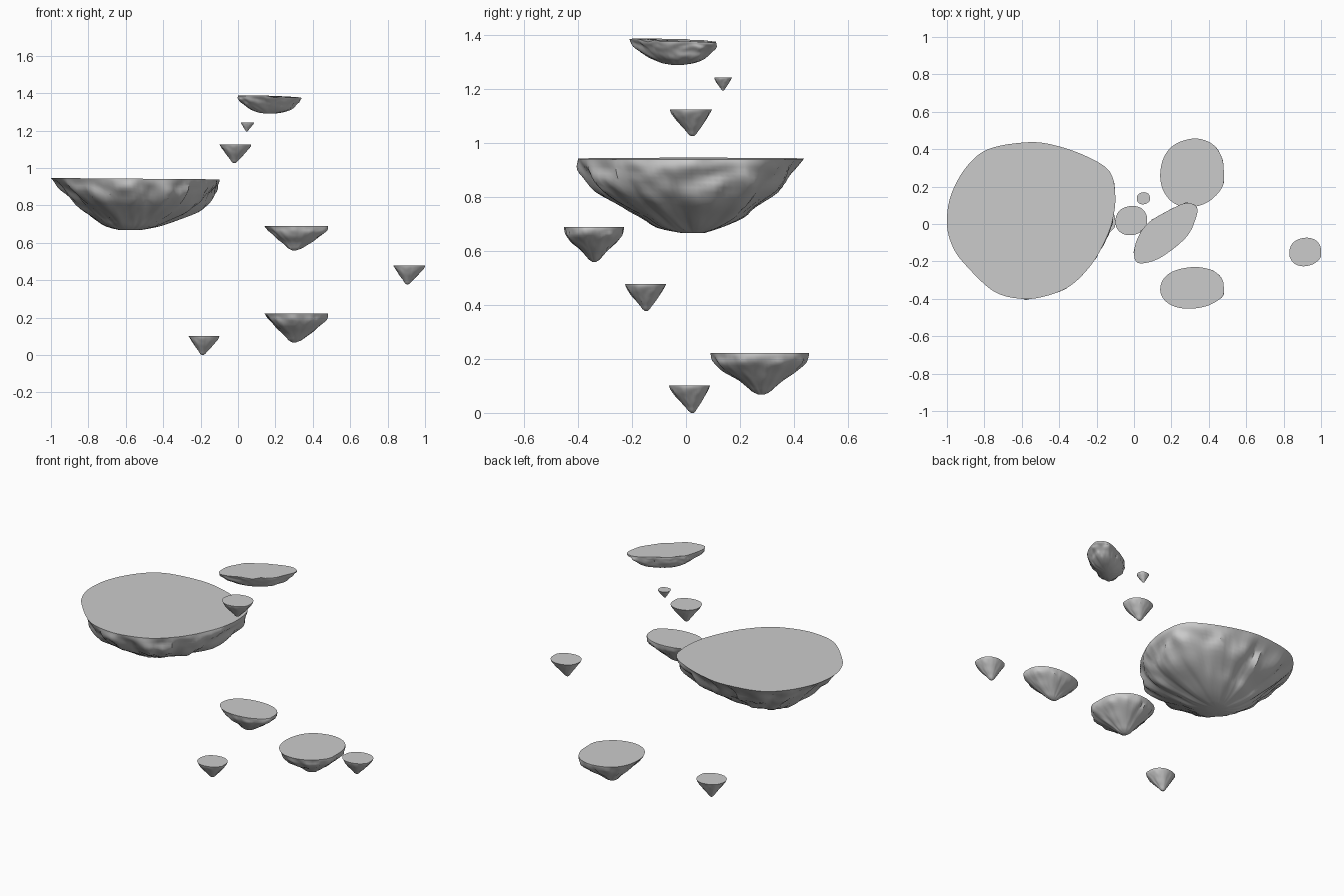
import bpy, math
from mathutils import Vector, noise

if "Cube" in bpy.data.objects:
    bpy.data.objects.remove(bpy.data.objects["Cube"])

DEPTHS = [0, .1, .25, .45, .65, .8, .93, 1]

# Top outlines (x, y), relative to a 0..1 box for the reusable shape
BIG = [(-1, 0), (-.98, .15), (-.9, .3), (-.78, .4), (-.57, .437), (-.42, .42), (-.25, .36),
       (-.13, .28), (-.10, .15), (-.115, .02), (-.16, -.1), (-.23, -.22), (-.34, -.33),
       (-.47, -.385), (-.6, -.4), (-.75, -.36), (-.9, -.22), (-.97, -.12)]
ROUND = [(0, .46), (.06, .22), (.23, .05), (.48, 0), (.76, .08), (.97, .28), (1, .48),
         (.97, .72), (.82, .92), (.55, 1), (.24, .92), (.06, .73)]
OVAL = [(.005, -.19), (.05, -.21), (.15, -.175), (.28, -.07), (.33, .03), (.335, .09),
        (.28, .112), (.19, .075), (.07, 0), (.01, -.1)]

# Shrink factor per depth, toward east, north, west and south
BIG_SIDES = [[1, 1, .96, .89, .74, .53, .32, .12], [1, .94, .85, .74, .53, .42, .24, .1],
             [1, .93, .83, .69, .55, .42, .29, .12], [1, .99, .95, .83, .62, .45, .32, .12]]
ROUND_SIDES = [[1, 1, .95, .74, .54, .36, .21, .06], [1, .98, .92, .72, .46, .3, .18, .06],
               [1, .92, .79, .62, .43, .29, .18, .06], [1, .97, .92, .75, .46, .3, .18, .06]]
CONE_SIDES = [[1, .97, .86, .66, .46, .29, .17, .06], [1, .92, .8, .62, .44, .29, .17, .06],
              [1, .91, .78, .6, .42, .28, .17, .06], [1, .96, .86, .68, .46, .3, .18, .06]]
OVAL_SIDES = [[1, .98, .93, .82, .73, .6, .38, .1], [1, 1, .96, .88, .78, .65, .42, .1],
              [1, 1, .98, .92, .8, .62, .4, .1], [1, .97, .88, .76, .62, .47, .3, .1]]


def spline(a, b, c, d, t):
    return .5 * (2 * b + (c - a) * t + (2 * a - 5 * b + 4 * c - d) * t * t
                 + (3 * b - a - 3 * c + d) * t ** 3)


def closed_curve(points, steps):
    p = [Vector(q) for q in points]
    n = len(p)
    return [spline(p[i - 1], p[i], p[(i + 1) % n], p[(i + 2) % n], s / steps)
            for i in range(n) for s in range(steps)]


def smooth_row(vals, steps):
    n = len(vals) - 1
    out = [spline(vals[max(i - 1, 0)], vals[i], vals[i + 1], vals[min(i + 2, n)], s / steps)
           for i in range(n) for s in range(steps)]
    return out + [vals[-1]]


def island(name, outline, tip, top, bottom, sides, rough, steps=6, tilt=0, wave=0):
    rim = closed_curve(outline, steps)
    tip = Vector(tip)
    size = max((p - tip).length for p in rim)
    depths = smooth_row(DEPTHS, 3)
    curves = [smooth_row(s, 3) for s in sides]
    verts, n = [], len(rim)
    for r, d in enumerate(depths):
        for p in rim:
            v = p - tip
            c, s = v.normalized()
            w = (max(c, 0) ** 2, max(s, 0) ** 2, min(c, 0) ** 2, min(s, 0) ** 2)
            k = sum(a * b[r] for a, b in zip(w, curves))
            # rocky ridges, fading out at the rim and tip
            q = Vector((c * 4, s * 4, d * 2))
            k *= 1 + rough * min(1, d * 5) * (noise.noise(q) + .5 * noise.noise(q * 2.3))
            z = top - d * (top - bottom) + (1 - d) * (tilt * v.x + wave * noise.noise(q * .5))
            verts.append((tip.x + v.x * k, tip.y + v.y * k, z))
    faces = [(r * n + i, (r + 1) * n + i, (r + 1) * n + (i + 1) % n, r * n + (i + 1) % n)
             for r in range(len(depths) - 1) for i in range(n)]
    faces.append(tuple(range(n)))                     # flat top
    last = (len(depths) - 1) * n
    verts.append((tip.x, tip.y, bottom))
    faces += [(last + i, len(verts) - 1, last + (i + 1) % n) for i in range(n)]
    # outlines run either way round: make the faces point outward
    area = sum(rim[i - 1].cross(rim[i]) for i in range(n))
    if area < 0:
        faces = [f[::-1] for f in faces]
    mesh = bpy.data.meshes.new(name)
    mesh.from_pydata(verts, [], faces)
    obj = bpy.data.objects.new(name, mesh)
    bpy.context.collection.objects.link(obj)
    bpy.ops.object.select_all(action='DESELECT')
    obj.select_set(True)
    bpy.context.view_layer.objects.active = obj
    bpy.ops.object.shade_smooth_by_angle(angle=math.radians(35))
    return obj


def boxed(x0, x1, y0, y1):
    return [(x0 + (x1 - x0) * a, y0 + (y1 - y0) * b) for a, b in ROUND]


# Main island and the tilted oval one at the top
island("main_island", BIG, (-.58, .03), .943, .668, BIG_SIDES, .09, tilt=-.008)
island("top_island", OVAL, (.17, -.03), 1.382, 1.29, OVAL_SIDES, .09, steps=8,
       tilt=-.03, wave=.008)

# Medium islands
island("low_island", boxed(.14, .48, .09, .457), (.30, .28), .223, .068, ROUND_SIDES, .07)
island("middle_island", boxed(.14, .48, -.453, -.23), (.30, -.34), .69, .56, ROUND_SIDES, .07)

# Small floating rocks: x range, y range, tip, top and bottom
ROCKS = {
    "right_rock": (.83, 1, -.226, -.073, (.905, -.147), .478, .378),
    "ground_rock": (-.265, -.1, -.063, .09, (-.19, .025), .102, 0),
    "upper_rock": (-.1, .07, -.06, .097, (-.02, .025), 1.126, 1.026),
    "tiny_rock": (.015, .085, .105, .17, (.046, .137), 1.243, 1.195),
}
for name, (x0, x1, y0, y1, tip, top, bottom) in ROCKS.items():
    island(name, boxed(x0, x1, y0, y1), tip, top, bottom, CONE_SIDES, .06, steps=4)
